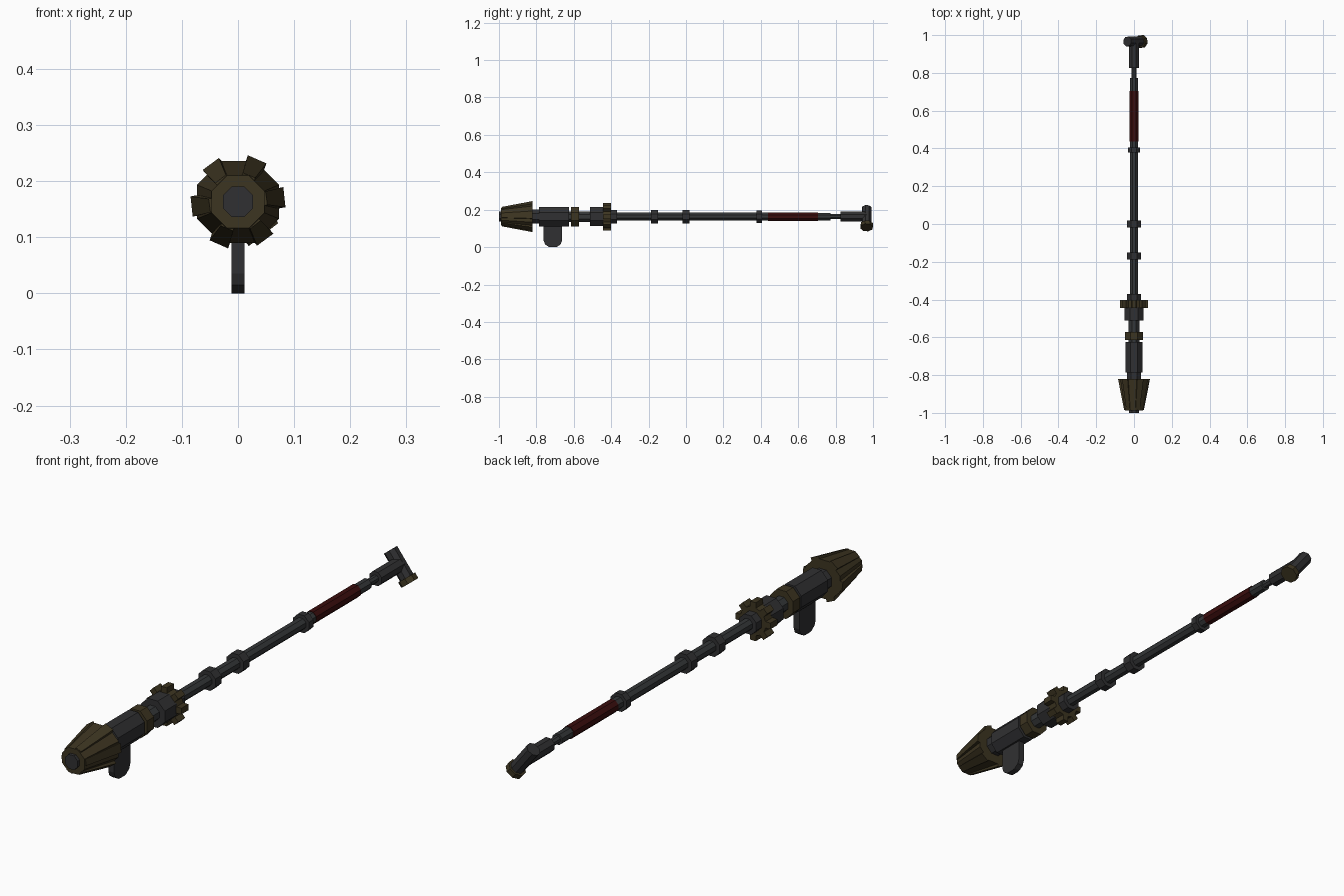
import bpy, bmesh, math
from mathutils import Vector, Matrix

if "Cube" in bpy.data.objects:
    bpy.data.objects.remove(bpy.data.objects["Cube"])

CZ = 0.163  # height of the long axis


def mat(name, c):
    m = bpy.data.materials.new(name)
    m.diffuse_color = (*c, 1)
    m.use_nodes = True
    m.node_tree.nodes["Principled BSDF"].inputs["Base Color"].default_value = m.diffuse_color
    return m


GREY = mat("dark grey", (0.030, 0.030, 0.032))
STEEL = mat("steel grey", (0.035, 0.038, 0.040))
BROWN = mat("dark brass", (0.046, 0.035, 0.015))
RED = mat("dark red", (0.042, 0.004, 0.004))


def loft(name, rings, m):
    """Join equal-length rings of 3D points, capped at both ends."""
    bm = bmesh.new()
    vs = [[bm.verts.new(p) for p in r] for r in rings]
    n = len(vs[0])
    for a, b in zip(vs, vs[1:]):
        for i in range(n):
            bm.faces.new((a[i], a[(i + 1) % n], b[(i + 1) % n], b[i]))
    bm.faces.new(vs[0])
    bm.faces.new(vs[-1])
    bmesh.ops.recalc_face_normals(bm, faces=bm.faces)
    me = bpy.data.meshes.new(name)
    bm.to_mesh(me)
    bm.free()
    me.materials.append(m)
    ob = bpy.data.objects.new(name, me)
    bpy.context.collection.objects.link(ob)
    return ob


def ring(r, y, n=8, sx=1.0):
    """Polygon around the axis; r is the distance to its flats."""
    R = r / math.cos(math.pi / n)
    return [(R * sx * math.cos(2 * math.pi * (i + .5) / n), y,
             CZ + R * math.sin(2 * math.pi * (i + .5) / n)) for i in range(n)]


def tube(name, stations, m, sx=1.0):
    return loft(name, [ring(r, y, 8, sx) for y, r in stations], m)


# drill head: faceted core, six straight cutting blades and a tip
tube("drill_tip", [(-1.0, .027), (-.97, .027)], GREY)
tube("drill_core", [(-.988, .047), (-.82, .073)], BROWN)
for k in range(6):
    a = math.radians(3 + 60 * k)
    rad = Vector((math.cos(a), 0, math.sin(a)))
    tan = Vector((-math.sin(a), 0, math.cos(a)))
    rings = []
    for y, r0, r1, w in ((-.985, .03, .052, .012), (-.82, .055, .084, .018)):
        c = Vector((0, y, CZ))
        rings.append([c + rad * r + tan * (w * s + lean) for r, s, lean in
                      ((r0, -1, 0), (r1, -1, .004), (r1 - .002, 1, .004), (r0, 1, 0))])
    loft("drill_blade", rings, BROWN)
tube("drill_neck", [(-.83, .038), (-.78, .038)], GREY)

# motor housing and its hanging handle
tube("motor_housing", [(-.786, .052), (-.626, .052)], GREY, .88)
prof = [(-.761, .13), (-.761, .035), (-.754, .015), (-.735, .002), (-.725, 0), (-.699, 0),
        (-.689, .002), (-.67, .015), (-.663, .035), (-.663, .13)]
loft("front_handle", [[(x, y, z) for y, z in prof] for x in (-.012, .012)], GREY)

# coupling section
tube("coupling_neck", [(-.64, .028), (-.50, .028)], STEEL)
tube("brass_collar", [(-.615, .052), (-.573, .052)], BROWN, .92)
tube("gear_block", [(-.512, .051), (-.44, .051)], GREY)
tube("gear_hub", [(-.41, .036), (-.37, .036)], GREY)

# toothed gear
gear = []
for k in range(8):
    for off, r in ((-13, .054), (-9, .074), (9, .074), (13, .054)):
        gear.append((math.radians(45 * k + off), r))
loft("gear", [[(r * math.cos(a), y, CZ + r * math.sin(a)) for a, r in gear]
              for y in (-.444, -.402)], BROWN)

# long shaft, rings and grip
tube("shaft", [(-.46, .021), (.45, .021)], STEEL)
for y0, y1, r in ((-.187, -.15, .036), (-.018, .018, .036), (.378, .405, .033)):
    tube("shaft_ring", [(y0, r), (y1, r)], GREY)
tube("red_grip", [(.438, .023), (.705, .023)], RED)
tube("shaft_end", [(.70, .020), (.772, .020)], STEEL)
tube("thin_rod", [(.765, .013), (.83, .013)], STEEL)
tube("end_socket", [(.825, .026), (.965, .026)], GREY)

# slanted cross handle at the back, brass cap on its low end
d = math.radians(-52)
for name, a, b, r, m in (("cross_handle", -.058, .06, .025, GREY),
                         ("cross_handle_cap", .052, .074, .032, BROWN)):
    ob = tube(name, [(a, r), (b, r)], m)
    X = Vector((1, 0, 0))
    Y = Vector((math.cos(d), 0, math.sin(d)))
    # turn the y axis of the part onto the slanted direction
    R = Vector((0, 1, 0)).rotation_difference(Y).to_matrix().to_4x4()
    spin = Matrix.Translation((0, .966, CZ)) @ R @ Matrix.Translation((0, 0, -CZ))
    ob.data.transform(spin)
